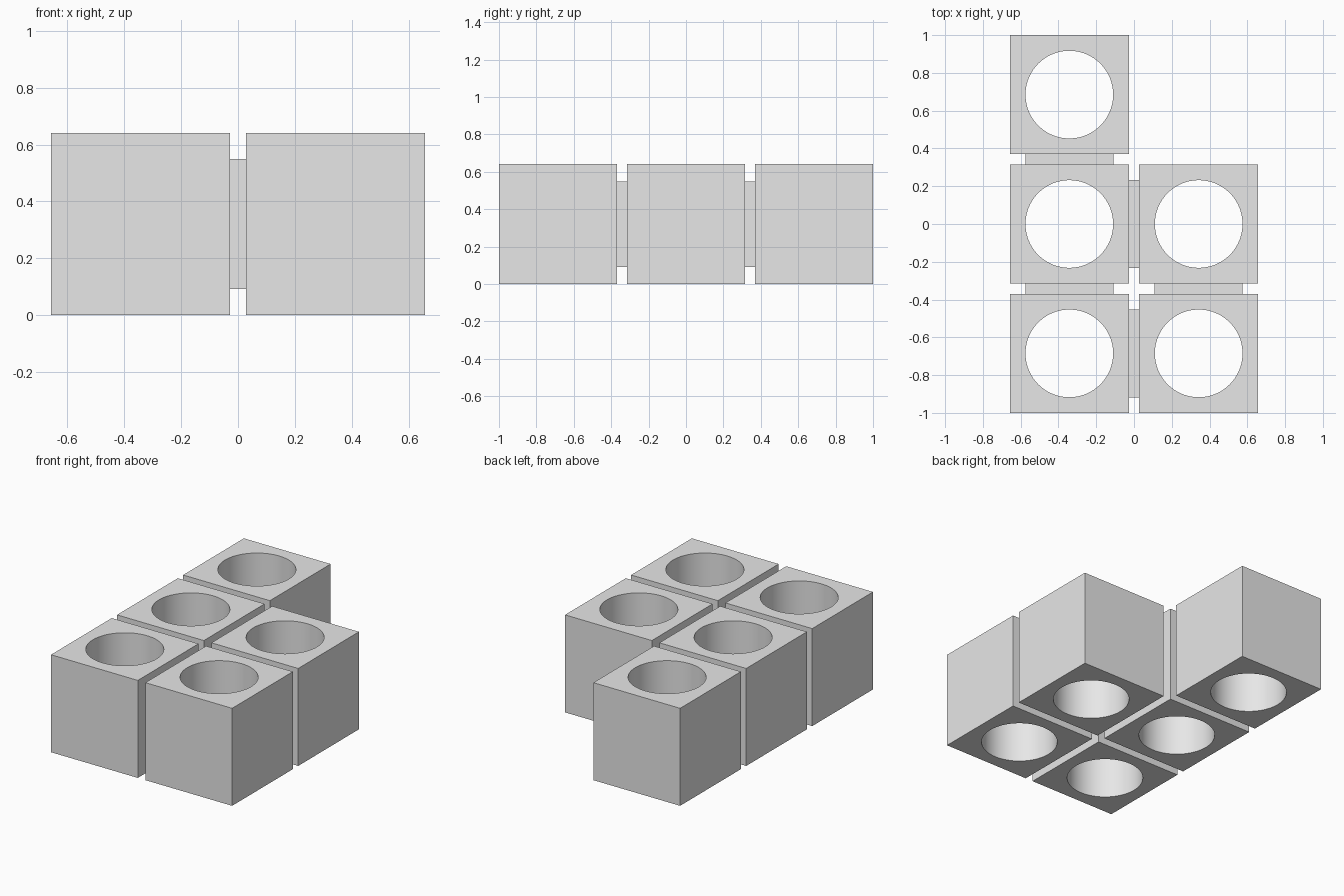
import bpy, bmesh, math

cube = bpy.data.objects.get("Cube")
if cube:
    bpy.data.objects.remove(cube, do_unlink=True)

SIDE, HEIGHT, GAP, RADIUS = 0.63, 0.64, 0.055, 0.232
LINK_W, LINK_H = 0.466, 0.457
PITCH = SIDE + GAP
SEGMENTS = 96

grey = bpy.data.materials.new("plain grey")
grey.use_nodes = True
grey.diffuse_color = (0.8, 0.8, 0.8, 1)
grey.node_tree.nodes["Principled BSDF"].inputs["Base Color"].default_value = (0.8, 0.8, 0.8, 1)


def finish(bm, name, location):
    bmesh.ops.recalc_face_normals(bm, faces=bm.faces)
    mesh = bpy.data.meshes.new(name)
    bm.to_mesh(mesh)
    bm.free()
    mesh.materials.append(grey)
    obj = bpy.data.objects.new(name, mesh)
    obj.location = location
    bpy.context.collection.objects.link(obj)
    return obj


def holder_block(name, x, y):
    """Square block with a round hole running straight through it."""
    bm = bmesh.new()
    rings = []
    for i in range(SEGMENTS):
        a = 2 * math.pi * i / SEGMENTS
        c, s = math.cos(a), math.sin(a)
        outer = SIDE / 2 / max(abs(c), abs(s))
        section = ((RADIUS, HEIGHT), (outer, HEIGHT), (outer, 0), (RADIUS, 0))
        rings.append([bm.verts.new((r * c, r * s, z)) for r, z in section])
    for i, ring in enumerate(rings):
        after = rings[(i + 1) % SEGMENTS]
        for j in range(4):
            k = (j + 1) % 4
            bm.faces.new((ring[j], ring[k], after[k], after[j]))
    obj = finish(bm, name, (x, y, 0))
    bpy.ops.object.select_all(action='DESELECT')
    obj.select_set(True)
    bpy.context.view_layer.objects.active = obj
    bpy.ops.object.shade_smooth_by_angle(angle=math.radians(30))


def link(name, x, y, size):
    """Recessed plate joining two neighbouring blocks."""
    bm = bmesh.new()
    bmesh.ops.create_cube(bm, size=1)
    bmesh.ops.scale(bm, vec=size, verts=bm.verts)
    finish(bm, name, (x, y, HEIGHT / 2))


# Blocks on a two by three layout with the back corner left out
cells = {(col, row) for col in (0, 1) for row in (0, 1, 2)} - {(1, 2)}
for col, row in sorted(cells):
    x, y = (col - 0.5) * PITCH, (row - 1) * PITCH
    holder_block(f"block_{col}_{row}", x, y)
    # Links to the neighbours beside and behind
    if (col + 1, row) in cells:
        link(f"side_link_{row}", x + PITCH / 2, y, (GAP, LINK_W, LINK_H))
    if (col, row + 1) in cells:
        link(f"back_link_{col}_{row}", x, y + PITCH / 2, (LINK_W, GAP, LINK_H))
